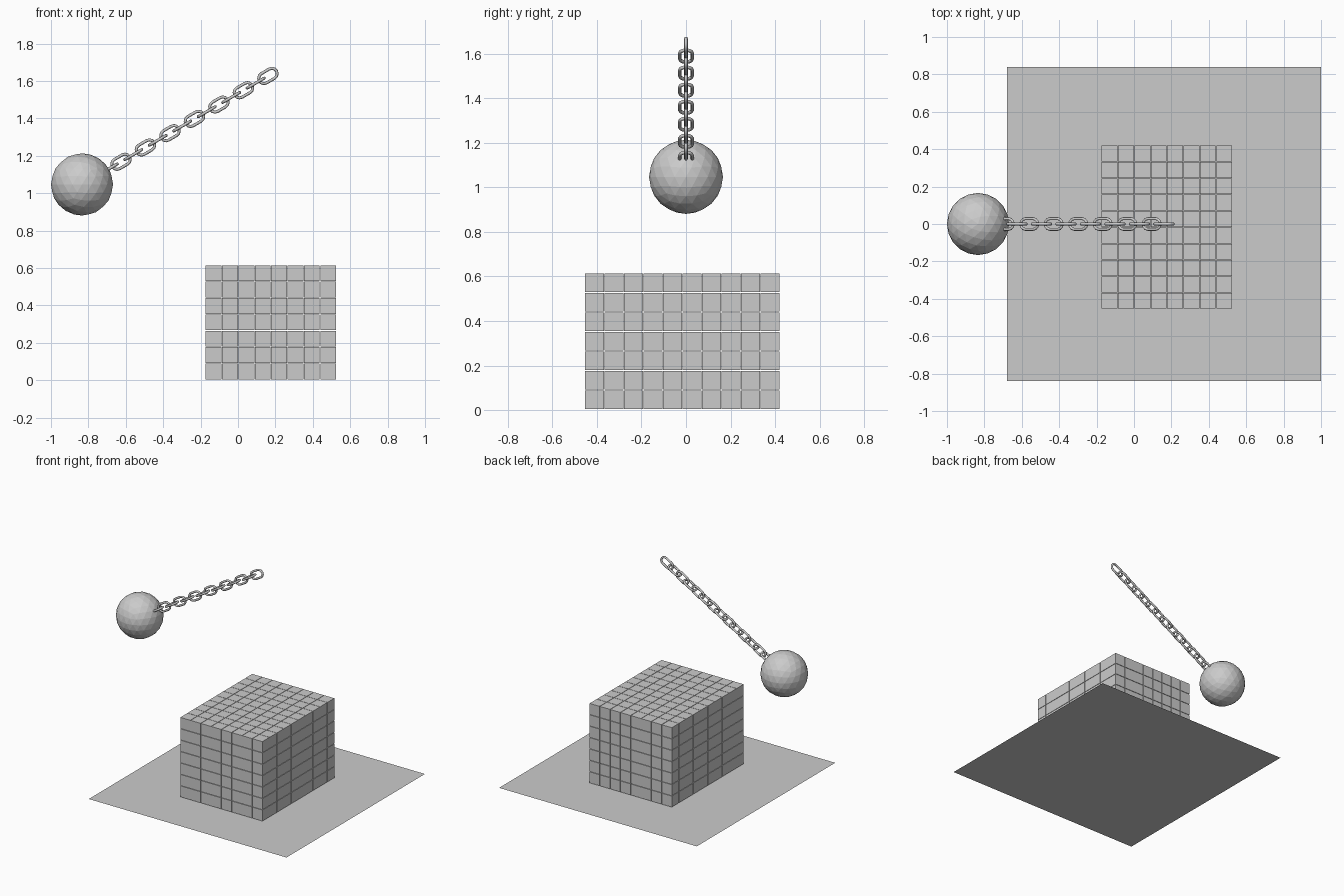
import bpy, bmesh
from math import sin, cos, pi, radians
from mathutils import Matrix, Vector

if "Cube" in bpy.data.objects:
    bpy.data.objects.remove(bpy.data.objects["Cube"])

# Floor plane
bpy.ops.mesh.primitive_plane_add(size=1.678, location=(0.16, 0, 0))
bpy.context.object.name = "base_plate"

# Stack of loose bricks: one cube repeated along x, y and z
SIZE, PITCH = 0.0845, 0.0875
COUNTS = (8, 10, 7)
START = Vector((0.176 - PITCH * 3.5, -0.017 - PITCH * 4.5, 0.005 + SIZE / 2))
bpy.ops.mesh.primitive_cube_add(size=SIZE, location=START)
bricks = bpy.context.object
bricks.name = "brick_stack"
for axis, count in enumerate(COUNTS):
    arr = bricks.modifiers.new("repeat_" + "xyz"[axis], 'ARRAY')
    arr.use_relative_offset = False
    arr.use_constant_offset = True
    offset = [0, 0, 0]
    offset[axis] = PITCH
    arr.constant_offset_displace = offset
    arr.count = count

# Wrecking ball, faceted
bpy.ops.mesh.primitive_ico_sphere_add(subdivisions=3, radius=0.166,
                                      location=(-0.834, 0, 1.047))
bpy.context.object.name = "wrecking_ball"


def link_mesh(half_length, half_width, wire, arc=6, sides=8):
    """Stadium-shaped ring swept with a round section, lying in local xy."""
    r = half_width - wire
    straight = half_length - half_width
    bm = bmesh.new()
    rings = []
    for end in (1, -1):
        for i in range(arc + 1):
            a = -pi / 2 + pi * i / arc + (0 if end == 1 else pi)
            out = Vector((cos(a), sin(a), 0))
            centre = Vector((end * straight, 0, 0)) + out * r
            rings.append([bm.verts.new(centre + wire * (
                out * cos(2 * pi * k / sides) + Vector((0, 0, sin(2 * pi * k / sides)))))
                for k in range(sides)])
    for i, ring in enumerate(rings):
        nxt = rings[(i + 1) % len(rings)]
        for k in range(sides):
            j = (k + 1) % sides
            bm.faces.new((ring[k], nxt[k], nxt[j], ring[j]))
    bmesh.ops.recalc_face_normals(bm, faces=bm.faces)
    mesh = bpy.data.meshes.new("chain_link")
    bm.to_mesh(mesh)
    bm.free()
    mesh.shade_smooth()
    return mesh


# Chain: alternate links turned a quarter, rising away from the ball
link = link_mesh(0.061, 0.0365, 0.008)
first, last, n = Vector((-0.691, 0, 1.13)), Vector((0.160, 0, 1.627)), 14
tilt = Matrix.Rotation(radians(-30.3), 4, 'Y')
for i in range(n):
    ob = bpy.data.objects.new(f"chain_link_{i + 1}", link)
    roll = Matrix.Rotation(pi / 2 * (i % 2), 4, 'X')
    ob.matrix_world = Matrix.Translation(first.lerp(last, i / (n - 1))) @ tilt @ roll
    bpy.context.collection.objects.link(ob)
